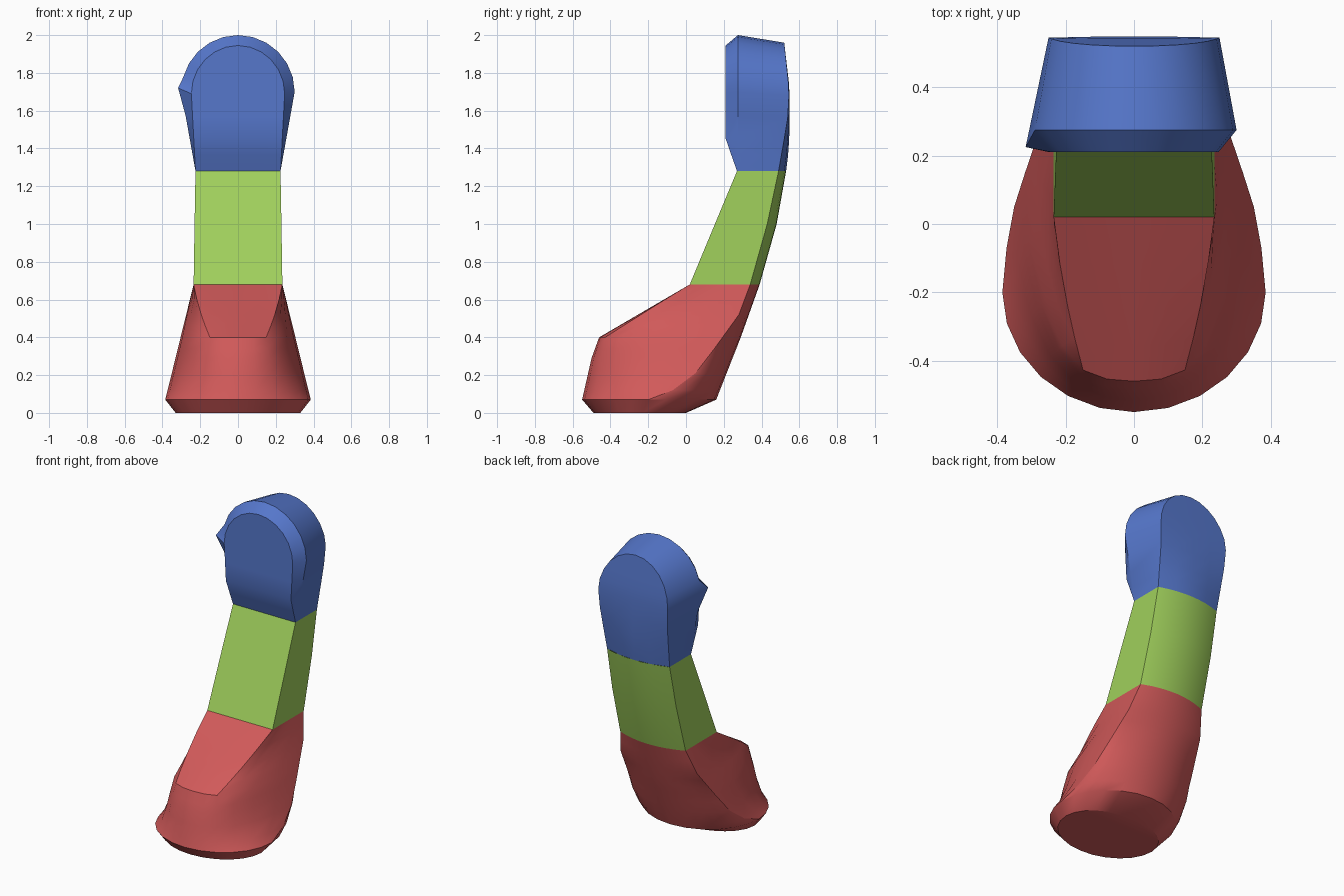
import bpy
import bmesh
import math

cube = bpy.data.objects.get("Cube")
if cube:
    bpy.data.objects.remove(cube, do_unlink=True)


def material(name, rgb):
    mat = bpy.data.materials.new(name)
    mat.use_nodes = True
    mat.diffuse_color = (*rgb, 1)
    mat.node_tree.nodes["Principled BSDF"].inputs["Base Color"].default_value = (*rgb, 1)
    return mat


def loft(name, rings, mat, cap_bottom=False):
    """Skin a stack of closed rings that have equal point counts."""
    bm = bmesh.new()
    rows = [[bm.verts.new(p) for p in ring] for ring in rings]
    for low, high in zip(rows, rows[1:]):
        for i in range(len(low)):
            j = (i + 1) % len(low)
            bm.faces.new((low[i], low[j], high[j], high[i]))
    if cap_bottom:
        bm.faces.new(list(reversed(rows[0])))
    bmesh.ops.remove_doubles(bm, verts=bm.verts, dist=0.0005)
    bmesh.ops.recalc_face_normals(bm, faces=bm.faces)
    mesh = bpy.data.meshes.new(name)
    bm.to_mesh(mesh)
    bm.free()
    mesh.materials.append(mat)
    obj = bpy.data.objects.new(name, mesh)
    bpy.context.collection.objects.link(obj)
    bpy.ops.object.select_all(action="DESELECT")
    obj.select_set(True)
    bpy.context.view_layer.objects.active = obj
    bpy.ops.object.shade_smooth_by_angle(angle=math.radians(28))
    return obj


def sample(table, z):
    """Piecewise linear lookup in (z, value) pairs."""
    for (z0, a), (z1, b) in zip(table, table[1:]):
        if z <= z1:
            return a + (b - a) * max(0, z - z0) / (z1 - z0)
    return table[-1][1]


def blend(a, b, k):
    return [(p[0] + (q[0] - p[0]) * k, p[1] + (q[1] - p[1]) * k) for p, q in zip(a, b)]


# Front half-section shapes, from the side crease to the front centre
ANGLES = [math.radians(15 * i) for i in range(7)]
ROUND = [(math.cos(t), math.sin(t)) for t in ANGLES]
NOSE = [(1, 0), (.97, .33), (.85, .63), (.69, .84), (.49, .95), (.26, .99), (0, 1)]
BOX = [(1, 0), (1, .25), (1, .5), (1, .75), (1, 1), (.5, 1), (0, 1)]


def section(z, half, front, crease, back, shape, power):
    fore = [(x * half, crease - y * (crease - front)) for x, y in shape]
    aft = [(math.cos(t) * half, crease + (back - crease) * math.sin(t) ** power)
           for t in ANGLES[1:]]
    right = fore[::-1] + aft
    left = [(-x, y) for x, y in right[-2:0:-1]]
    return [(x, y, z) for x, y in right + left]


red = material("red", (.64, .102, .102))
green = material("green", (.352, .63, .107))
blue = material("blue", (.092, .184, .6))

# Foot: round sole rising into a box-fronted ankle
FRONT = [(.07, -.55), (.29, -.5), (.4, -.46), (.68, .02)]
CREASE = [(.07, -.2), (.12, -.07), (.21, .05), (.34, .15), (.52, .28), (.68, .34)]
BACK = [(.07, .16), (.21, .215), (.4, .29), (.68, .39)]
rings = [section(0, .33, -.49, -.23, 0, ROUND, 1)]
for z in (.07, .12, .21, .29, .34, .4, .46, .52, .6, .68):
    rise = (z - .07) / .61
    if z <= .4:
        shape = blend(ROUND, NOSE, (z - .07) / .33)
    else:
        shape = blend(NOSE, BOX, (z - .4) / .28)
    rings.append(section(z, .385 - .15 * rise, sample(FRONT, z), sample(CREASE, z),
                         sample(BACK, z), shape, 1 + min(1, rise * 1.5)))
loft("foot", rings, red, cap_bottom=True)

# Neck: leaning block with a rounded back
loft("neck", [section(.68, .235, .02, .34, .39, BOX, 2),
              section(1, .23, .153, .43, .48, BOX, 2),
              section(1.28, .225, .27, .49, .53, BOX, 2)], green)


# Head: arched slab with a bevelled front rim
def arch(width, centre, top):
    """Half outline from the lower corner up to the crown."""
    sides = [(.225 + (width - .225) * k, 1.28 + (centre - 1.28) * k)
             for k in (0, .2, .42, .7)]
    return sides + [(width * math.cos(t), centre + (top - centre) * math.sin(t))
                    for t in ANGLES]


BACK_EDGE = [(1.28, .49), (1.45, .52), (1.6, .545), (1.72, .545), (1.96, .52)]
BACK_MID = [(1.28, .53), (1.4, .545), (1.6, .55), (1.72, .548), (1.96, .52)]
COLUMNS = (-1, -.5, 0, .5, 1)
rings = []
outlines = zip(arch(.247, 1.69, 1.945), arch(.3, 1.7, 2), arch(.25, 1.68, 1.96))
for i, ((fx, fz), (mx, mz), (bx, bz)) in enumerate(outlines):
    front_y = .21 + .06 * max(0, (1.45 - fz) / .17)
    rim_y = .275
    edge, middle = sample(BACK_EDGE, bz), sample(BACK_MID, bz)
    ring = [(fx * c, front_y, fz) for c in COLUMNS]
    ring.append((mx, rim_y if i else .27, mz))
    ring += [(bx * c, middle + (edge - middle) * c * c, bz) for c in reversed(COLUMNS)]
    # One rim point on the right side is pulled out into a small spur
    ring.append((-.317, .225, 1.72) if i == 4 else (-mx, rim_y if i else .27, mz))
    rings.append(ring)
loft("head", rings, blue)
